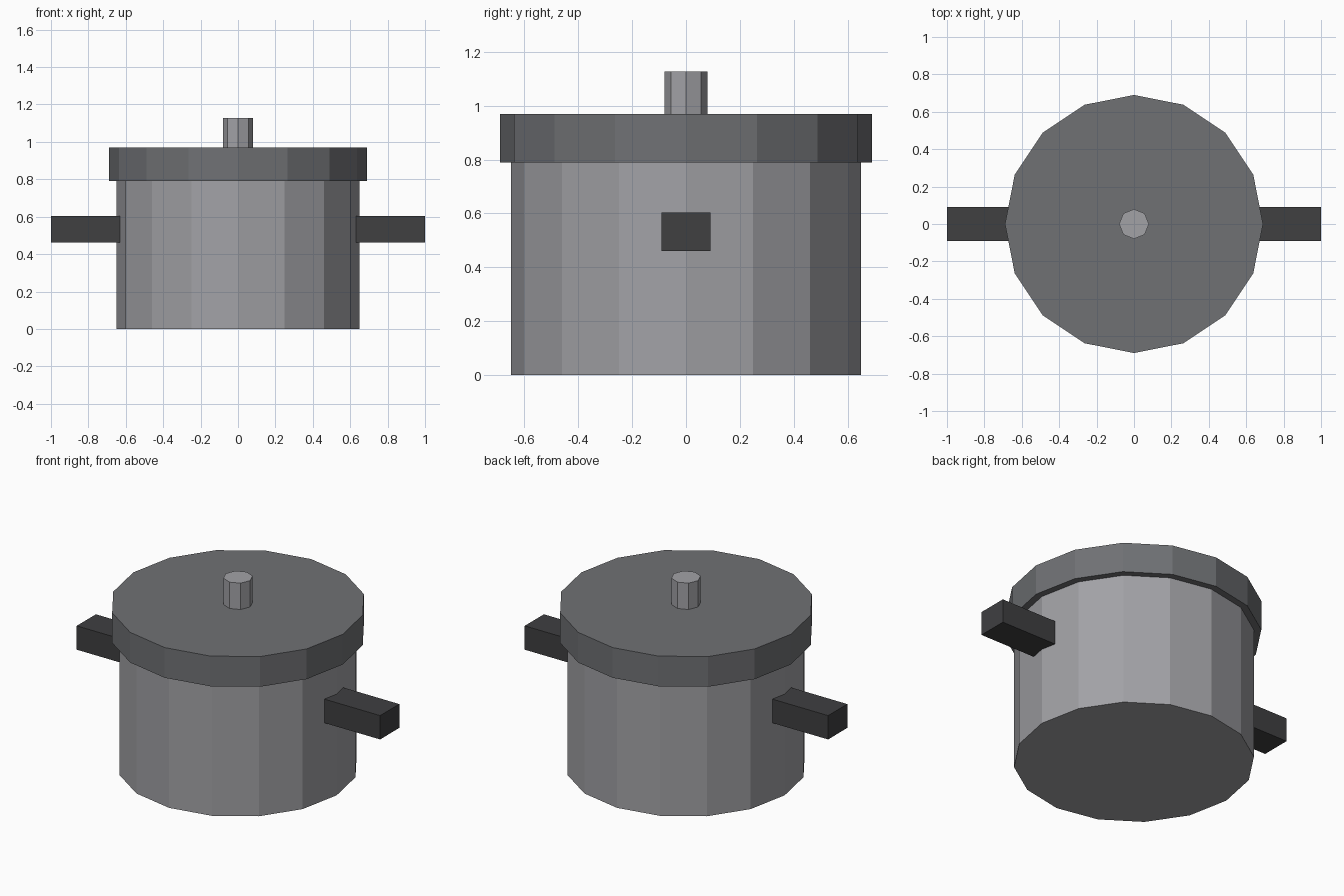
import bpy

if "Cube" in bpy.data.objects:
    bpy.data.objects.remove(bpy.data.objects["Cube"])

def material(name, r, g, b):
    m = bpy.data.materials.new(name)
    m.diffuse_color = (r, g, b, 1)
    m.use_nodes = True
    m.node_tree.nodes["Principled BSDF"].inputs["Base Color"].default_value = m.diffuse_color
    return m

steel = material("steel", 0.36, 0.36, 0.38)
lid_grey = material("lid_grey", 0.16, 0.165, 0.175)
dark = material("dark_grip", 0.05, 0.05, 0.053)

def drum(name, sides, radius, z0, z1, mat):
    bpy.ops.mesh.primitive_cylinder_add(vertices=sides, radius=radius, depth=z1 - z0,
                                        location=(0, 0, (z0 + z1) / 2))
    ob = bpy.context.object
    ob.name = name
    ob.data.materials.append(mat)

# Pot body, overhanging lid and octagonal knob
drum("pot_body", 16, 0.65, 0.0, 0.79, steel)
drum("lid", 16, 0.69, 0.79, 0.97, lid_grey)
drum("lid_knob", 8, 0.08, 0.97, 1.127, steel)

# Side handles, set slightly into the body
for side, name in ((-1, "left_handle"), (1, "right_handle")):
    bpy.ops.mesh.primitive_cube_add(size=1, location=(side * 0.81, 0, 0.532))
    ob = bpy.context.object
    ob.name = name
    ob.scale = (0.38, 0.18, 0.142)
    bpy.ops.object.transform_apply(location=False, rotation=False, scale=True)
    ob.data.materials.append(dark)
